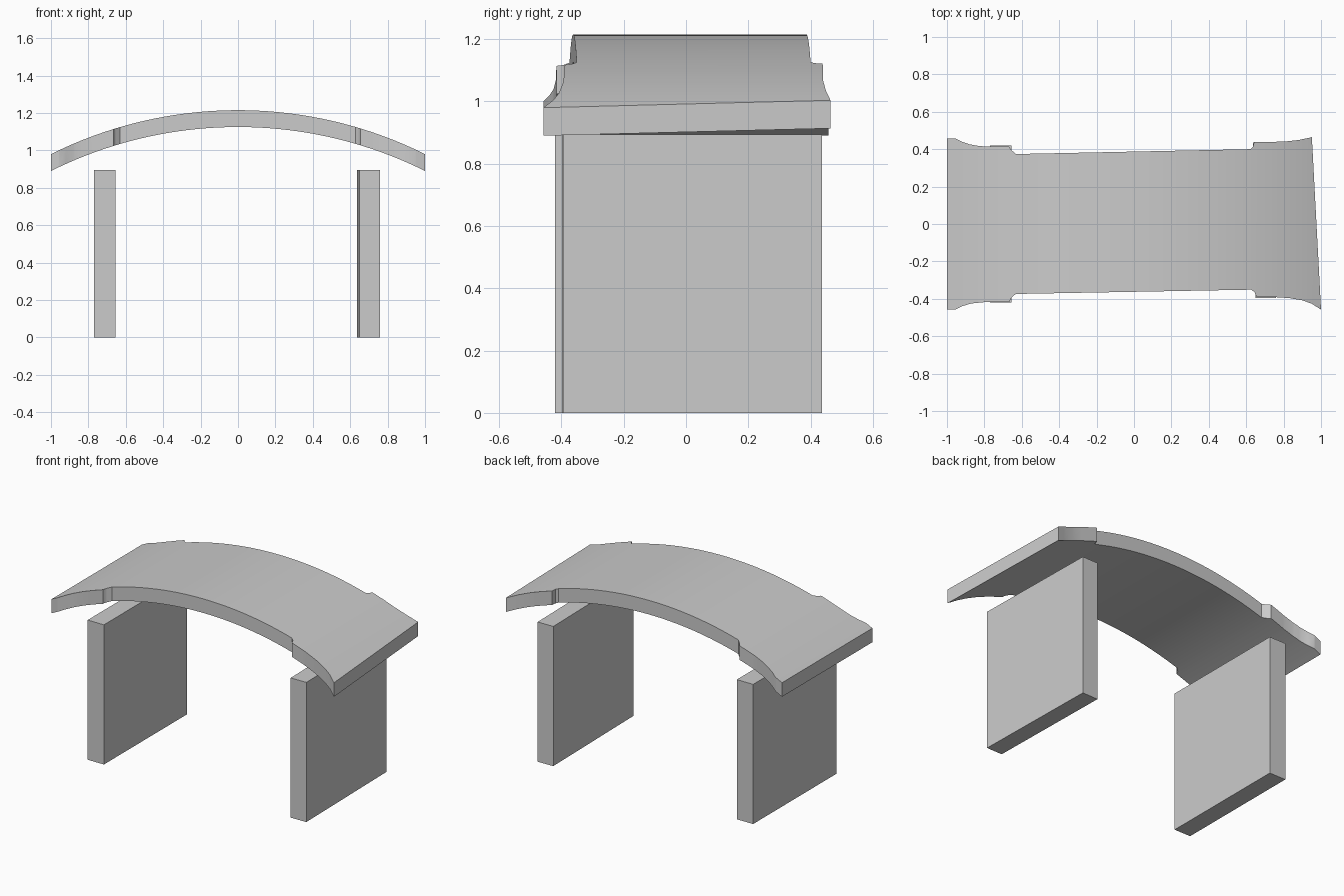
import bpy, bmesh, math
from mathutils import Vector, Matrix

if "Cube" in bpy.data.objects:
    bpy.data.objects.remove(bpy.data.objects["Cube"])

# Plan outlines of the roof's long edges (x, y)
BACK = [(-1, .457), (-.955, .457), (-.92, .44), (-.88, .426), (-.83, .417), (-.77, .413),
        (-.67, .416), (-.655, .395), (-.632, .374), (.622, .4), (.636, .412), (.642, .439),
        (.8, .44), (.88, .449), (.951, .464), (1.03, .478)]
FRONT = [(-1, -.457), (-.955, -.457), (-.92, -.44), (-.87, -.425), (-.8, -.418), (-.665, -.416),
         (-.657, -.395), (-.632, -.374), (.628, -.351), (.645, -.366), (.655, -.39), (.74, -.39),
         (.83, -.396), (.9, -.408), (.95, -.426), (1, -.458), (1.03, -.478)]
RADIUS, PEAK, THICK = 2.245, 1.215, .09


def edge_y(points, x):
    for (x0, y0), (x1, y1) in zip(points, points[1:]):
        if x <= x1:
            return y0 + (y1 - y0) * (x - x0) / (x1 - x0)
    return points[-1][1]


def finish(name, bm):
    bmesh.ops.recalc_face_normals(bm, faces=bm.faces)
    mesh = bpy.data.meshes.new(name)
    bm.to_mesh(mesh)
    bm.free()
    obj = bpy.data.objects.new(name, mesh)
    bpy.context.collection.objects.link(obj)
    return obj


# Arched roof slab: rectangular cross-sections lofted along the arc
bm = bmesh.new()
xs = sorted({p[0] for p in BACK + FRONT} | {round(-1 + i * .04, 3) for i in range(51)})
rings = []
for x in xs:
    z = PEAK - RADIUS + math.sqrt(RADIUS ** 2 - x * x)
    f, b = edge_y(FRONT, x), edge_y(BACK, x)
    rings.append([bm.verts.new(p) for p in
                  ((x, f, z), (x, b, z), (x, b, z - THICK), (x, f, z - THICK))])
for r, s in zip(rings, rings[1:]):
    for i in range(4):
        j = (i + 1) % 4
        bm.faces.new((r[i], r[j], s[j], s[i]))
bm.faces.new(rings[0])
# Skewed right end
cut = bmesh.ops.bisect_plane(bm, geom=bm.verts[:] + bm.edges[:] + bm.faces[:],
                             plane_co=(1, -.458, 0), plane_no=Vector((.922, .049, 0)),
                             clear_outer=True)
bmesh.ops.holes_fill(bm, edges=[e for e in bm.edges if e.is_boundary], sides=0)
roof = finish("arched_roof", bm)
bpy.context.view_layer.objects.active = roof
roof.select_set(True)
bpy.ops.object.shade_smooth_by_angle(angle=math.radians(30))


# Upright side walls
def wall(name, centre, size, turn=0):
    bm = bmesh.new()
    bmesh.ops.create_cube(bm, size=1, matrix=Matrix.Translation(centre)
                          @ Matrix.Rotation(turn, 4, 'Z') @ Matrix.Diagonal((*size, 1)))
    return finish(name, bm)


wall("left_wall", (-.7125, 0, .447), (.115, .842, .894))
wall("right_wall", (.698, .02, .447), (.11, .831, .894), math.radians(1))
